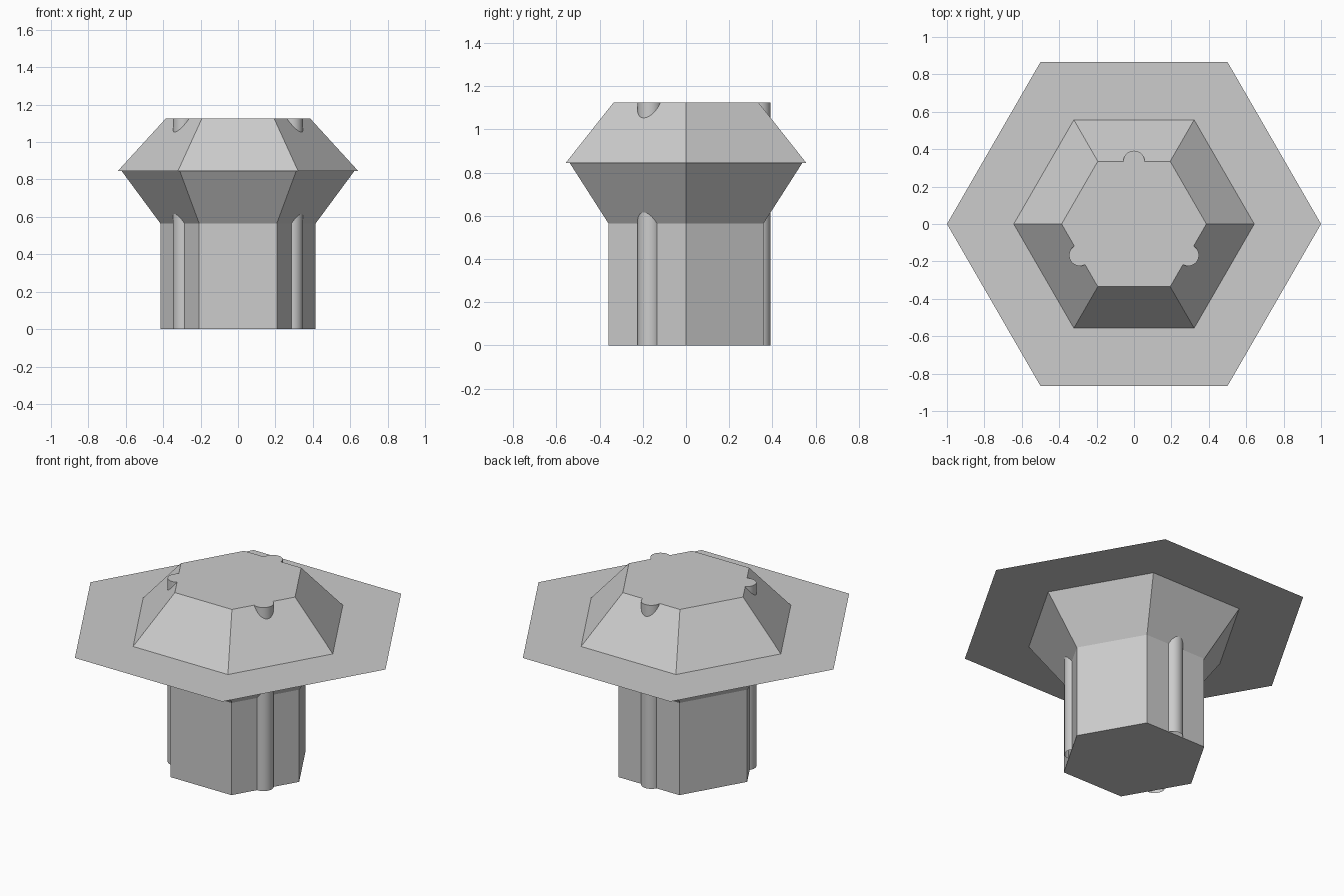
import bpy
import bmesh
import math

if "Cube" in bpy.data.objects:
    bpy.data.objects.remove(bpy.data.objects["Cube"])

grey = bpy.data.materials.new("plain grey")
grey.diffuse_color = (0.604, 0.604, 0.604, 1.0)
grey.use_nodes = True
grey.node_tree.nodes["Principled BSDF"].inputs["Base Color"].default_value = grey.diffuse_color


def prism(name, rings, sides, centre=(0, 0), cap_bottom=True, cap_top=True, smooth=False):
    """Stack of regular polygons given as (radius, height), with optional caps."""
    bm = bmesh.new()
    loops = []
    for radius, z in rings:
        loops.append([bm.verts.new((centre[0] + radius * math.cos(2 * math.pi * i / sides),
                                    centre[1] + radius * math.sin(2 * math.pi * i / sides), z))
                      for i in range(sides)])
    for low, high in zip(loops, loops[1:]):
        for i in range(sides):
            j = (i + 1) % sides
            face = bm.faces.new((low[i], low[j], high[j], high[i]))
            face.smooth = smooth
    if cap_bottom:
        bm.faces.new(loops[0][::-1])
    if cap_top:
        bm.faces.new(loops[-1])
    mesh = bpy.data.meshes.new(name)
    bm.to_mesh(mesh)
    bm.free()
    mesh.materials.append(grey)
    obj = bpy.data.objects.new(name, mesh)
    bpy.context.collection.objects.link(obj)
    return obj


PLATE_Z = 0.845
TOP_Z = 1.125

# Hexagonal stem flaring out to the underside of the plate
prism("stem", [(0.415, 0), (0.415, 0.565), (0.622, PLATE_Z)], 6, cap_top=False)

# Thin wide hexagonal plate (a single sheet)
prism("plate", [(1.0, PLATE_Z)], 6, cap_bottom=False)

# Tapered hexagonal cap above the plate
prism("cap", [(0.643, PLATE_Z), (0.387, TOP_Z)], 6, cap_bottom=False)

# Three round ribs running the full height on alternate sides
for n, degrees in enumerate((90, 210, 330), 1):
    a = math.radians(degrees)
    prism(f"rib_{n}", [(0.057, 0), (0.057, TOP_Z)], 32,
          centre=(0.335 * math.cos(a), 0.335 * math.sin(a)), smooth=True, cap_bottom=False)
